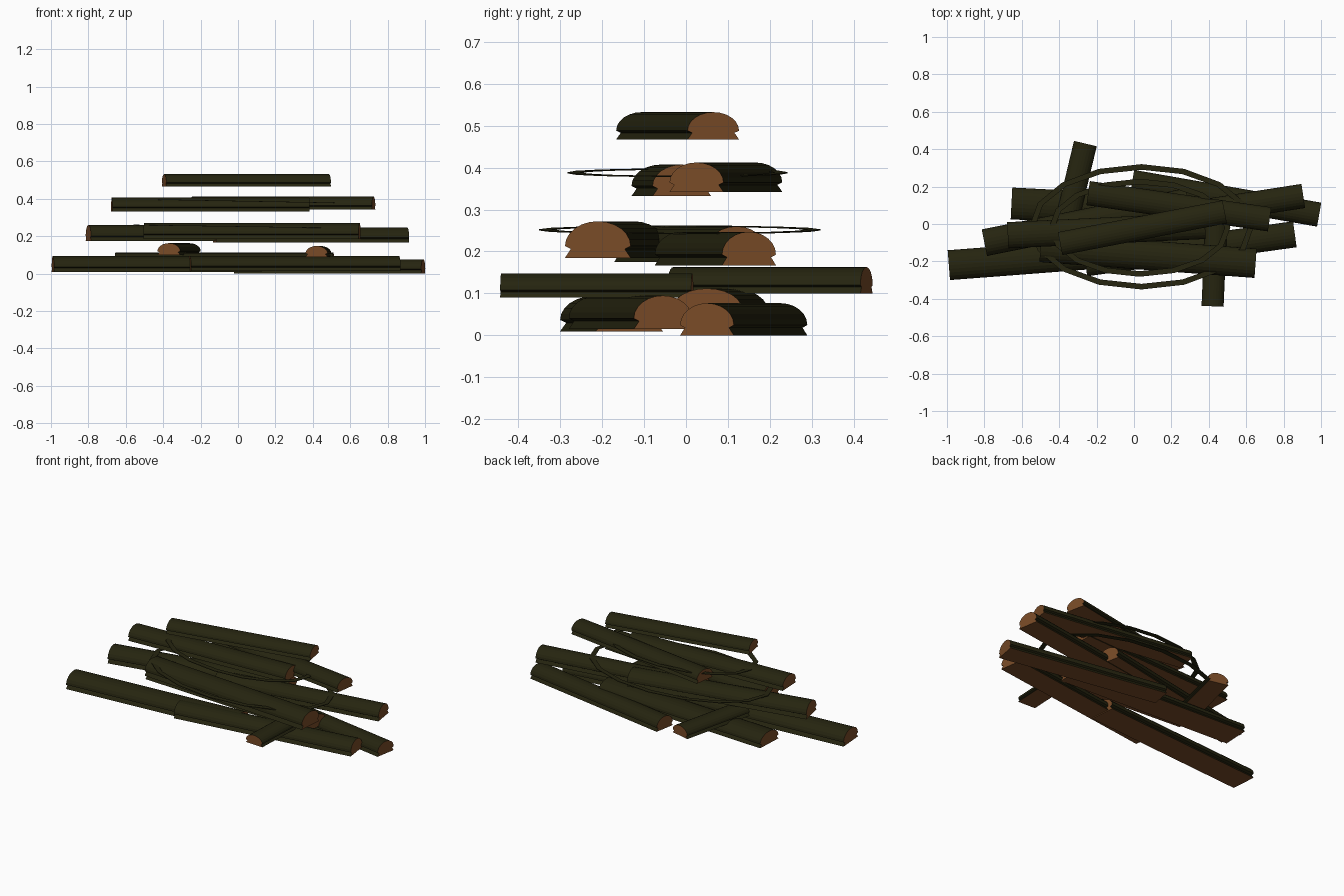
import bpy
import bmesh
from math import sin, cos, pi, atan2, hypot

cube = bpy.data.objects.get("Cube")
if cube:
    bpy.data.objects.remove(cube)


def make_material(name, rgb):
    mat = bpy.data.materials.new(name)
    mat.use_nodes = True
    colour = (*rgb, 1)
    mat.diffuse_color = colour
    bsdf = next(n for n in mat.node_tree.nodes if n.type == 'BSDF_PRINCIPLED')
    bsdf.inputs["Base Color"].default_value = colour
    return mat


bark = make_material("dark bark", (0.019, 0.018, 0.005))
wood = make_material("cut wood", (0.19, 0.07, 0.02))


def finish(name, bm, materials):
    bmesh.ops.recalc_face_normals(bm, faces=bm.faces)
    mesh = bpy.data.meshes.new(name)
    bm.to_mesh(mesh)
    bm.free()
    for mat in materials:
        mesh.materials.append(mat)
    obj = bpy.data.objects.new(name, mesh)
    bpy.context.collection.objects.link(obj)
    return obj


def log_profile(width, height, segments=12):
    """Split log: domed bark, undercut groove, flared flat base."""
    r = width / 2
    groove, lip = height * 0.24, height * 0.32
    pts = [(r, 0), (r * 0.82, groove)]
    for i in range(segments + 1):
        a = pi * i / segments
        pts.append((r * cos(a), lip + (height - lip) * sin(a)))
    return pts + [(-r * 0.82, groove), (-r, 0)]


def split_log(name, start, end, base, width, height):
    (x0, y0), (x1, y1) = start, end
    length = hypot(x1 - x0, y1 - y0)
    bm = bmesh.new()
    pts = log_profile(width, height)
    rings = [[bm.verts.new((x, y, z)) for y, z in pts]
             for x in (-length / 2, length / 2)]
    # Bark along the dome, bare wood on the ends and the flat underside
    for i in range(len(pts)):
        j = (i + 1) % len(pts)
        face = bm.faces.new((rings[0][i], rings[1][i], rings[1][j], rings[0][j]))
        face.material_index = 1 if j == 0 else 0
    for ring in rings:
        bm.faces.new(ring).material_index = 1
    obj = finish(name, bm, (bark, wood))
    obj.location = ((x0 + x1) / 2, (y0 + y1) / 2, base)
    obj.rotation_euler.z = atan2(y1 - y0, x1 - x0)


def cord_loop(name, centre, rx, ry, band=0.03, thick=0.003, tilt=0.009, segments=16):
    """Flat oval binding, tilted slightly along its length."""
    bm = bmesh.new()
    rings = []
    for i in range(segments):
        a = 2 * pi * i / segments
        ring = []
        for inset, dz in ((0, 0), (band, 0), (band, thick), (0, thick)):
            x, y = (rx - inset) * cos(a), (ry - inset) * sin(a)
            ring.append(bm.verts.new((x, y, dz - tilt * x / rx)))
        rings.append(ring)
    for i in range(segments):
        a, b = rings[i], rings[(i + 1) % segments]
        for k in range(4):
            n = (k + 1) % 4
            bm.faces.new((a[k], b[k], b[n], a[n]))
    finish(name, bm, (bark,)).location = centre


# Bottom layer
split_log("bottom_log_back_left", (-0.655, 0.11), (0.51, 0.05), 0.035, 0.17, 0.077)
split_log("bottom_log_back_right", (-0.01, 0.225), (0.99, 0.05), 0, 0.13, 0.077)
split_log("bottom_log_front_right", (-0.26, -0.21), (0.86, -0.055), 0.015, 0.14, 0.08)
split_log("bottom_log_front_left", (-0.99, -0.22), (0.12, -0.135), 0.01, 0.16, 0.084)

# Short cross logs
split_log("cross_log_back", (-0.37, -0.03), (-0.26, 0.43), 0.1, 0.125, 0.063)
split_log("cross_log_front", (0.42, -0.44), (0.44, 0.015), 0.09, 0.118, 0.058)

# Second layer
split_log("second_log_front", (-0.5, -0.125), (0.65, -0.21), 0.185, 0.157, 0.087)
split_log("second_log_left", (-0.8, -0.1), (0.29, 0.12), 0.175, 0.145, 0.085)
split_log("second_log_right", (-0.125, -0.01), (0.905, 0.15), 0.167, 0.13, 0.08)

# Third layer
split_log("third_log_left", (-0.675, -0.06), (0.38, -0.01), 0.332, 0.14, 0.075)
split_log("third_log_right", (-0.245, 0.165), (0.725, 0.025), 0.342, 0.13, 0.07)

# Top log
split_log("top_log", (-0.395, -0.105), (0.485, 0.065), 0.467, 0.125, 0.065)

# Bindings
cord_loop("lower_cord", (0.04, -0.015, 0.25), 0.6, 0.335)
cord_loop("upper_cord", (0.03, -0.02, 0.386), 0.485, 0.262)
